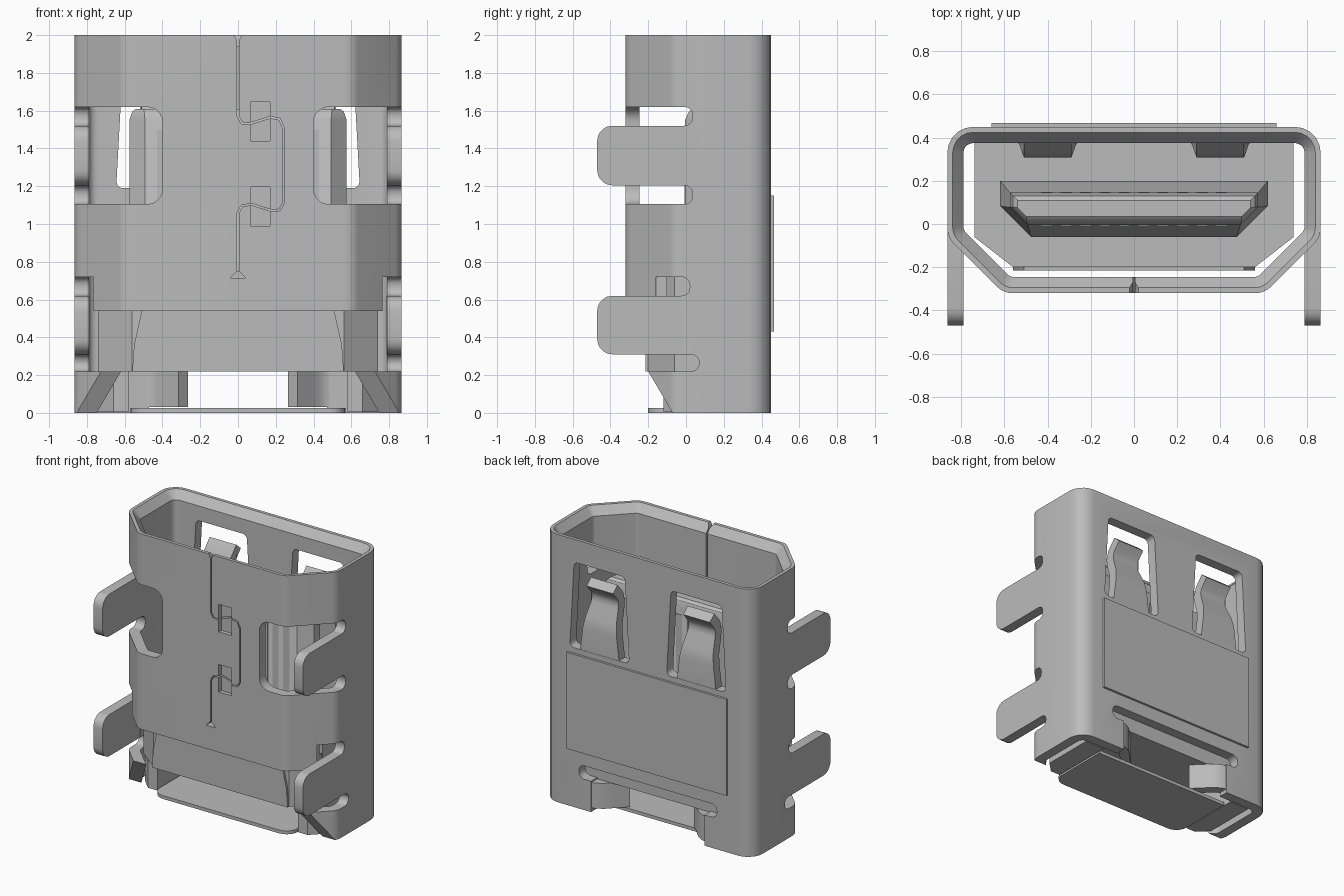
import bpy, bmesh, math
from mathutils import Vector

cube = bpy.data.objects.get("Cube")
if cube:
    bpy.data.objects.remove(cube, do_unlink=True)

metal = bpy.data.materials.new("grey metal")
metal.use_nodes = True
GREY = (0.5, 0.5, 0.5, 1)
metal.diffuse_color = GREY
metal.node_tree.nodes["Principled BSDF"].inputs["Base Color"].default_value = GREY


def rounded(pts, radii, seg=5):
    """Fillet each corner of a closed 2D polygon."""
    if not isinstance(radii, (list, tuple)):
        radii = [radii] * len(pts)
    out, n = [], len(pts)
    for i, r in enumerate(radii):
        p = Vector(pts[i])
        a, b = Vector(pts[i - 1]) - p, Vector(pts[(i + 1) % n]) - p
        if r <= 0:
            out.append(p)
            continue
        half = a.angle(b) / 2
        t = r / math.tan(half)
        a.normalize()
        b.normalize()
        centre = p + (a + b).normalized() * (r / math.sin(half))
        u, v = p + a * t - centre, p + b * t - centre
        sweep = u.angle(v)
        for k in range(seg + 1):
            f = k / seg
            w = (u * math.sin((1 - f) * sweep) + v * math.sin(f * sweep)) / math.sin(sweep)
            out.append(centre + w)
    return out


def ribbon(path, width):
    """Outline of a 2D path given a constant width."""
    pts = [Vector(p) for p in path]
    left, right = [], []
    for i, p in enumerate(pts):
        d1 = (p - pts[i - 1]).normalized() if i else None
        d2 = (pts[i + 1] - p).normalized() if i < len(pts) - 1 else d1
        d1 = d1 or d2
        d = (d1 + d2).normalized()
        off = Vector((-d.y, d.x)) * (width / 2 / max(0.5, d.dot(d1)))
        left.append(p + off)
        right.append(p - off)
    return left + right[::-1]


def loft(name, rings, loop=False):
    bm = bmesh.new()
    rows = [[bm.verts.new(p) for p in ring] for ring in rings]
    n = len(rows[0])
    for i in range(len(rows) if loop else len(rows) - 1):
        a, b = rows[i], rows[(i + 1) % len(rows)]
        for k in range(n):
            bm.faces.new((a[k], a[(k + 1) % n], b[(k + 1) % n], b[k]))
    if not loop:
        bm.faces.new(rows[0])
        bm.faces.new(rows[-1])
    bmesh.ops.recalc_face_normals(bm, faces=bm.faces)
    me = bpy.data.meshes.new(name)
    bm.to_mesh(me)
    bm.free()
    me.materials.append(metal)
    ob = bpy.data.objects.new(name, me)
    bpy.context.collection.objects.link(ob)
    return ob


def prism(name, pts, axis, lo, hi):
    """Extrude a 2D outline along one axis."""
    place = {"x": lambda p, h: (h, p[0], p[1]),
             "y": lambda p, h: (p[0], h, p[1]),
             "z": lambda p, h: (p[0], p[1], h)}[axis]
    return loft(name, [[place(p, h) for p in pts] for h in (lo, hi)])


def rect(a0, a1, b0, b1):
    return [(a0, b0), (a1, b0), (a1, b1), (a0, b1)]


def mirrored(pts, s):
    return [(s * p[0], p[1]) for p in pts]


def at_z(pts, z):
    return [(p[0], p[1], z) for p in pts]


# Shell: hollow chamfered section with a flared rim
def section(d):
    x, back, front, c = 0.865 - d, 0.45 - d, -0.32 + d, 0.925 - d * math.sqrt(2)
    right = [(c + front, front), (x, x - c), (x, back)]
    pts = right + [(-px, py) for px, py in right[::-1]]
    corner, back_r = 0.1 - d * 0.8, 0.12 - d
    return rounded(pts, [corner, corner, back_r, back_r, corner, corner])


shell = loft("shell", [at_z(section(d), z) for d, z in
             ((0, 0), (0, 2), (0.025, 2), (0.075, 1.94), (0.075, 0))], loop=True)

cutters = []


def cut(*args):
    cutters.append(prism("cutter", *args))


# Front seam with its interlocking tab, end notches and small recesses
seam = [(0, 2.1), (0, 1.57), (0.02, 1.535), (0.06, 1.53), (0.17, 1.565), (0.22, 1.555),
        (0.24, 1.51), (0.24, 1.11), (0.22, 1.075), (0.18, 1.07), (0.07, 1.105),
        (0.02, 1.095), (0, 1.06), (0, 0.73)]
cut(ribbon(seam, 0.009), "y", -0.5, -0.15)
cut([(-0.025, 2.01), (0.025, 2.01), (0, 1.96)], "y", -0.5, -0.15)
cut([(-0.04, 0.715), (0.04, 0.715), (0, 0.755)], "y", -0.5, -0.15)
for z in (0.99, 1.44):
    cut(rect(0.065, 0.17, z, z + 0.205), "y", -0.5, -0.29)

# Open lower front and sloped lower corners
cut(rect(-1, 1, 0.22, 0.54), "y", -0.6, -0.03)
cut([(-0.6, 0.23), (-0.2, 0.23), (-0.2, 0.22), (-0.065, -0.01), (-0.6, -0.01)], "x", -1, 1)

# Lower back opening
cut(rounded([(-0.47, -0.1), (0.47, -0.1), (0.47, 0.23), (0.57, 0.23), (0.57, 0.33),
             (-0.57, 0.33), (-0.57, 0.23), (-0.47, 0.23)],
            [0, 0, 0, 0.045, 0.045, 0.045, 0.045, 0]), "y", 0.25, 0.6)

for s in (-1, 1):
    x0, x1 = sorted((s * 0.7, s * 1.0))
    # Side windows around the legs
    cut(rounded(mirrored(rect(0.4, 1, 1.105, 1.62), s), [0.08, 0, 0, 0.08]), "y", -0.6, -0.015)
    cut(mirrored(rect(0.745, 1, 0.5, 0.72), s), "y", -0.16, -0.03)
    for y, z0, z1 in ((0.035, 1.52, 1.62), (0.035, 1.105, 1.205),
                      (0.02, 0.62, 0.72), (0.07, 0.22, 0.31)):
        cut(rounded(rect(-0.1, y, z0, z1), [0, 0.044, 0.044, 0]), "x", x0, x1)
    # Spring finger windows
    cut(rounded(mirrored([(0.155, 1.19), (0.645, 1.19), (0.61, 1.83), (0.19, 1.83)], s),
                0.035), "y", 0.25, 0.6)

for c in cutters:
    mod = shell.modifiers.new("cut", "BOOLEAN")
    mod.operation = "DIFFERENCE"
    mod.solver = "EXACT"
    mod.object = c
bpy.context.view_layer.update()
result = bpy.data.meshes.new_from_object(shell.evaluated_get(bpy.context.evaluated_depsgraph_get()))
shell.modifiers.clear()
shell.data = result
for c in cutters:
    bpy.data.objects.remove(c, do_unlink=True)

# Raised panel on the back
prism("back_panel", rect(-0.66, 0.66, 0.43, 1.15), "y", 0.44, 0.467)

for s, side in ((-1, "right"), (1, "left")):
    x0, x1 = sorted((s * 0.79, s * 0.865))
    # Mounting legs
    for z0, z1, level in ((0.31, 0.62, "lower"), (1.205, 1.52, "upper")):
        prism(f"{level}_{side}_leg", rounded(rect(-0.47, -0.01, z0, z1), [0.08, 0, 0, 0.08]),
              "x", x0, x1)
    # Spring finger, narrowing towards its hooked tip
    finger = prism(f"{side}_spring_finger", ribbon(
        [(0.413, 1.15), (0.413, 1.36), (0.4, 1.43), (0.355, 1.53), (0.345, 1.58),
         (0.36, 1.63), (0.42, 1.7)], 0.07), "x", -1, 1)
    for v in finger.data.vertices:
        taper = min(1, max(0, (v.co.z - 1.2) / 0.35))
        v.co.x = s * 0.4 + v.co.x * (0.165 - 0.055 * taper)
    finger.data.update()
    # Inward bent flap beside the back opening
    flap = ribbon([(0.49, 0.412), (0.45, 0.405), (0.41, 0.38), (0.37, 0.34), (0.29, 0.26)], 0.07)
    prism(f"{side}_bent_flap", mirrored(flap, s), "z", 0.03, 0.22)
    # Insulator foot
    prism(f"{side}_foot", mirrored([(0.58, -0.12), (0.66, -0.12), (0.74, -0.04),
                                    (0.74, 0.36), (0.58, 0.36)], s), "z", 0.005, 0.24)

# Insulator body and base plate
body = [(0.56, -0.2), (0.74, -0.06), (0.74, 0.376)]
prism("insulator", body + [(-x, y) for x, y in body[::-1]], "z", 0.22, 0.75)
prism("front_block", [(-0.56, 0.22), (0.56, 0.22), (0.55, 0.36), (0.51, 0.54), (-0.51, 0.54),
                      (-0.55, 0.36)], "y", -0.215, -0.15)
prism("base_plate", rounded(rect(-0.57, 0.57, -0.2, 0.3), [0.09, 0.09, 0, 0]), "z", 0, 0.025)


# Tongue on a flared collar, with a chamfered tip
def tongue_section(w, y0, y1, z):
    h = (y1 - y0) * 0.55
    right = [(w - h, y0), (w, y0 + h), (w, y1)]
    return at_z(right + [(-x, y) for x, y in right[::-1]], z)


loft("tongue", [tongue_section(0.62, -0.06, 0.2, 0.74), tongue_section(0.62, -0.06, 0.2, 0.8),
                tongue_section(0.575, -0.005, 0.145, 0.9), tongue_section(0.575, -0.005, 0.145, 1.55),
                tongue_section(0.56, 0.015, 0.13, 1.595), tongue_section(0.54, 0.035, 0.11, 1.61)])
for i in range(10):
    x = -0.405 + i * 0.09
    prism(f"contact_{i + 1}", rect(x - 0.025, x + 0.025, 0.85, 1.5), "y", -0.009, 0.149)

# Smooth curved walls, keep edges sharp
bpy.ops.object.select_all(action="DESELECT")
for ob in bpy.context.collection.objects:
    if ob.type == "MESH" and metal.name in ob.data.materials:
        ob.select_set(True)
        bpy.context.view_layer.objects.active = ob
bpy.ops.object.shade_smooth_by_angle(angle=math.radians(30))
